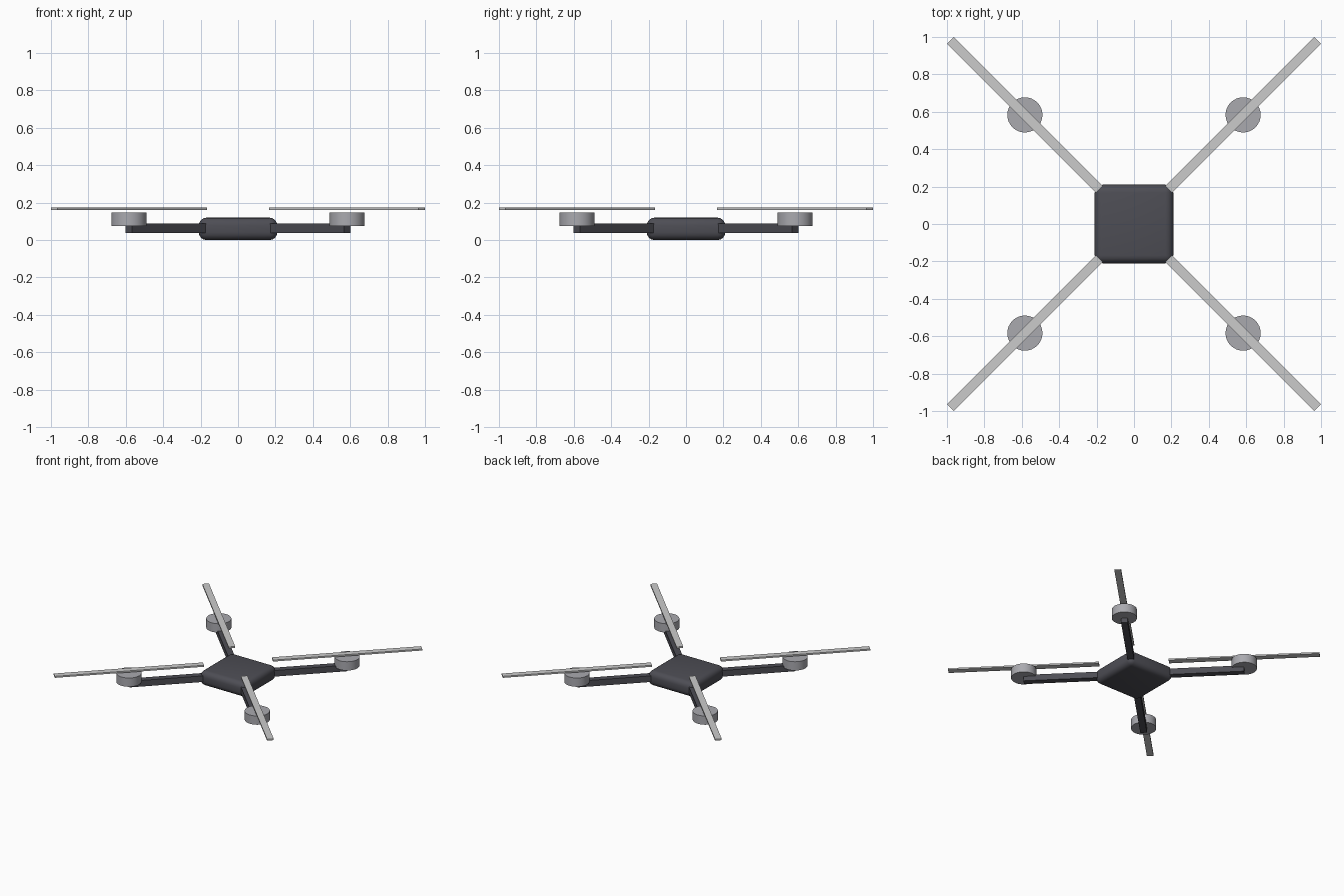
import bpy, math

if "Cube" in bpy.data.objects:
    bpy.data.objects.remove(bpy.data.objects["Cube"])

R = 0.825  # distance from centre to each rotor axis


def mat(name, c):
    m = bpy.data.materials.new(name)
    m.diffuse_color = (*c, 1)
    m.use_nodes = True
    m.node_tree.nodes["Principled BSDF"].inputs["Base Color"].default_value = m.diffuse_color
    return m


DARK = mat("dark_shell", (0.075, 0.075, 0.09))
METAL = mat("motor_metal", (0.40, 0.40, 0.43))
PALE = mat("pale_blade", (0.62, 0.62, 0.64))


def finish(o, name, material):
    o.name = name
    o.data.materials.append(material)
    bpy.ops.object.transform_apply(location=False, rotation=False, scale=True)
    return o


def box(name, size, loc, material, angle=0):
    bpy.ops.mesh.primitive_cube_add(size=1, location=loc, rotation=(0, 0, angle))
    o = bpy.context.object
    o.scale = size
    return finish(o, name, material)


# Rounded central body
body = box("body", (0.42, 0.42, 0.12), (0, 0, 0.06), DARK)
bev = body.modifiers.new("round", 'BEVEL')
bev.width = 0.042
bev.segments = 4
bpy.ops.object.modifier_apply(modifier="round")
bpy.ops.object.shade_smooth_by_angle(angle=math.radians(35))

# Four diagonal arms, each with a motor and a blade above it
for i, side in enumerate(("back_right", "back_left", "front_left", "front_right")):
    a = math.radians(45 + 90 * i)
    c, s = math.cos(a), math.sin(a)
    start = 0.15
    mid = (R + start) / 2
    box(side + "_arm", (R - start, 0.05, 0.05), (mid * c, mid * s, 0.0625), DARK, a)

    bpy.ops.mesh.primitive_cylinder_add(vertices=32, radius=0.094, depth=0.072,
                                        location=(R * c, R * s, 0.111))
    finish(bpy.context.object, side + "_motor", METAL)
    bpy.ops.object.shade_smooth_by_angle(angle=math.radians(35))

    box(side + "_blade", (1.128, 0.05, 0.0125), (R * c, R * s, 0.168), PALE, a)
